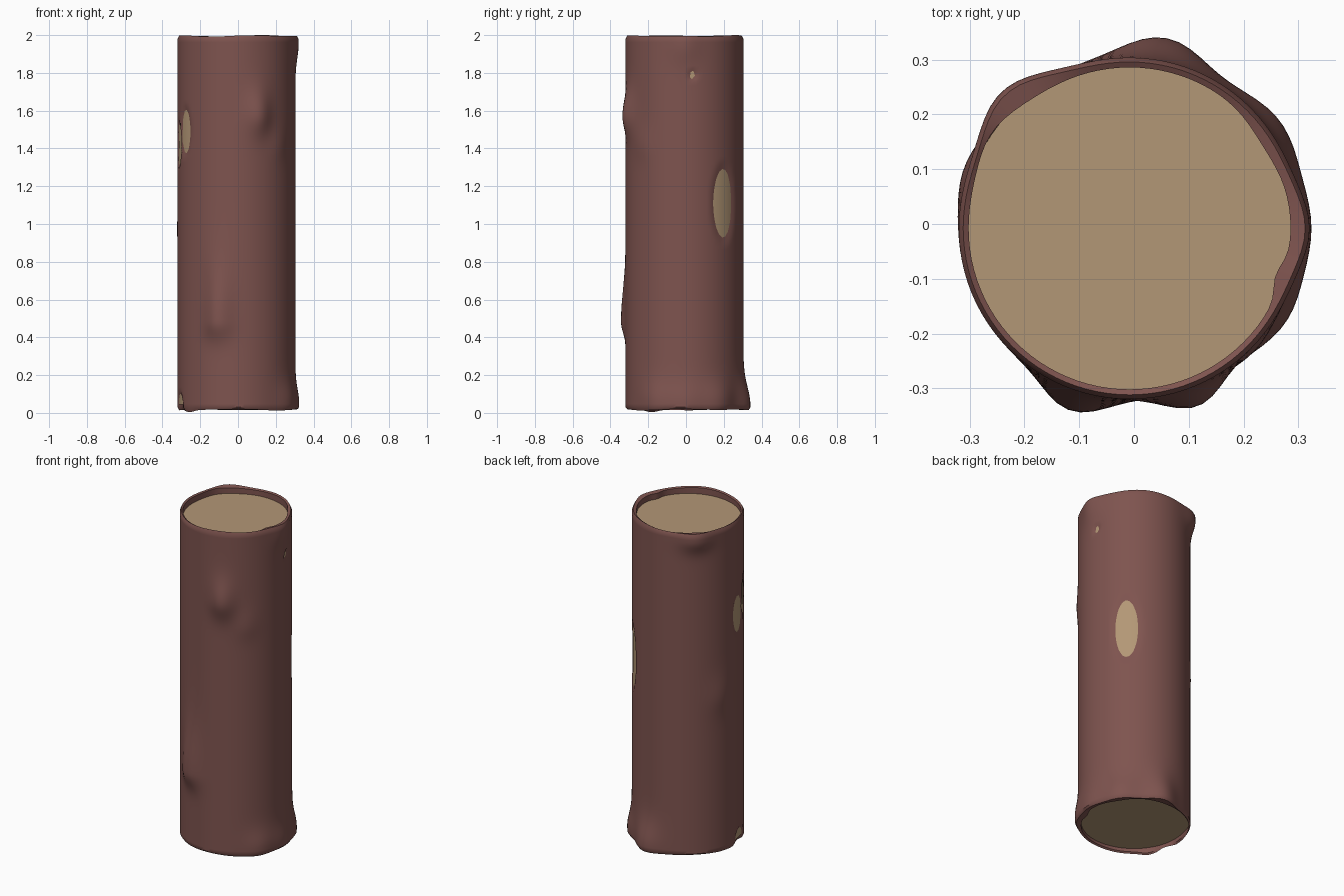
import bpy, bmesh, math

if "Cube" in bpy.data.objects:
    bpy.data.objects.remove(bpy.data.objects["Cube"])

CX = CY = -0.008
SEG, ROWS = 96, 110


def material(name, rgb):
    m = bpy.data.materials.new(name)
    m.diffuse_color = (*rgb, 1)
    m.use_nodes = True
    m.node_tree.nodes["Principled BSDF"].inputs["Base Color"].default_value = m.diffuse_color
    return m


def adiff(a, b):
    return (a - b + 180) % 360 - 180


# Bumps: angle, z, height, half angle, reach up, reach down
BUMPS = [
    (252, 0.48, 0.038, 13, 0.28, 0.09), (291, 1.57, 0.036, 12, 0.13, 0.10),
    (79, 0.04, 0.042, 16, 0.14, 0.2), (0, 0.05, 0.019, 18, 0.10, 0.2),
    (0, 1.95, 0.017, 14, 0.2, 0.1), (133, 1.95, 0.030, 16, 0.2, 0.07),
    (35, 0.06, 0.025, 18, 0.10, 0.2), (330, 0.06, 0.02, 16, 0.10, 0.2),
    (160, 0.97, 0.010, 14, 0.12, 0.10), (315, 1.42, 0.008, 12, 0.1, 0.08),
]
# Bare patches where the wood shows through: angle, z, half angle, half height
PATCHES = [
    (42, 1.11, 12, 0.18), (209, 1.49, 8, 0.115), (189, 1.42, 9, 0.11),
    (8.5, 1.79, 2.6, 0.025), (193, 0.04, 9, 0.06),
]


def bark_radius(a, z):
    r = 0.312
    for ba, bz, h, wa, up, dn in BUMPS:
        s = up if z > bz else dn
        r += h * math.exp(-(adiff(a, ba) / wa) ** 2 - ((z - bz) / s) ** 2)
    for pa, pz, wa, hz in PATCHES:
        q = (adiff(a, pa) / wa) ** 2 + ((z - pz) / hz) ** 2
        r -= 0.018 * max(0, 1 - 0.6 * q)
    return r


def wobble(a):
    t = math.radians(a)
    return 0.5 * math.sin(3 * t + 1) + 0.5 * math.sin(5 * t + 2.4)


def lip_radius(a):
    return (0.294 + 0.012 * math.exp(-(adiff(a, 145) / 14) ** 2)
            - 0.008 * math.exp(-(adiff(a, 32) / 14) ** 2)
            - 0.014 * math.exp(-(adiff(a, 342) / 7) ** 2))


def finish(bm, name, mat, angle):
    bmesh.ops.recalc_face_normals(bm, faces=bm.faces)
    me = bpy.data.meshes.new(name)
    bm.to_mesh(me)
    bm.free()
    ob = bpy.data.objects.new(name, me)
    bpy.context.collection.objects.link(ob)
    me.materials.append(mat)
    bpy.ops.object.select_all(action='DESELECT')
    ob.select_set(True)
    bpy.context.view_layer.objects.active = ob
    bpy.ops.object.shade_smooth_by_angle(angle=math.radians(angle))
    return ob


# Bark: lumpy tube whose ends roll inward onto the wood
bm = bmesh.new()
rings = []


def ring(radius, height):
    vs = []
    for i in range(SEG):
        a = 360 * i / SEG
        t = math.radians(a)
        r = radius(a)
        vs.append(bm.verts.new((CX + r * math.cos(t), CY + r * math.sin(t), height(a))))
    rings.append(vs)


z0, z1 = 0.03, 1.98
bottom = lambda a: 0.017 + 0.004 * wobble(a) - 0.014 * math.exp(-(adiff(a, 215) / 10) ** 2)
top = lambda a: 1.996 + 0.004 * wobble(a + 70)

ring(lip_radius, lambda a: 0.06)
ring(lip_radius, lambda a: bottom(a) + 0.008)
ring(lambda a: bark_radius(a, z0) - 0.009, bottom)
for j in range(ROWS + 1):
    z = z0 + (z1 - z0) * j / ROWS
    ring(lambda a: bark_radius(a, z), lambda a: z)
ring(lambda a: bark_radius(a, z1) - 0.008, top)
ring(lip_radius, lambda a: top(a) - 0.006)
ring(lip_radius, lambda a: 1.94)
for lo, hi in zip(rings, rings[1:]):
    for i in range(SEG):
        k = (i + 1) % SEG
        bm.faces.new((lo[i], lo[k], hi[k], hi[i]))
finish(bm, "bark", material("bark_brown", (0.21, 0.088, 0.078)), 40)

# Wood core: plain cylinder, slightly recessed at both ends
bm = bmesh.new()
bmesh.ops.create_cone(bm, cap_ends=True, segments=SEG, radius1=0.305,
                      radius2=0.305, depth=1.91)
bmesh.ops.translate(bm, verts=bm.verts, vec=(CX, CY, 1.0))
finish(bm, "wood_core", material("pale_wood", (0.45, 0.31, 0.18)), 40)
